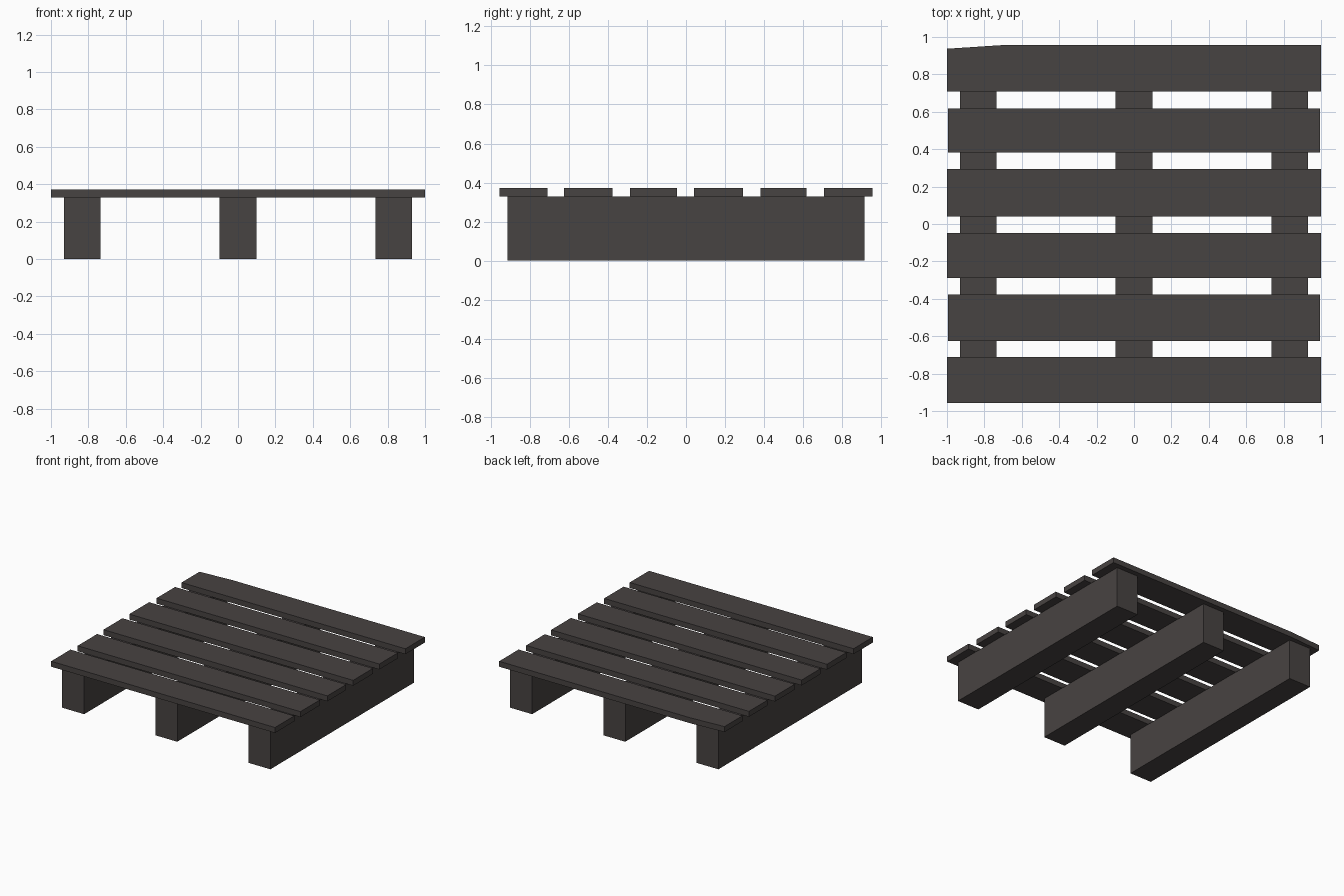
import bpy, bmesh

if "Cube" in bpy.data.objects:
    bpy.data.objects.remove(bpy.data.objects["Cube"])

wood = bpy.data.materials.new("dark grey wood")
wood.diffuse_color = (0.064, 0.056, 0.054, 1)
wood.use_nodes = True
wood.node_tree.nodes["Principled BSDF"].inputs["Base Color"].default_value = wood.diffuse_color

Z_DECK, Z_TOP = 0.328, 0.372


def prism(name, outline, z0, z1):
    """Extrude a flat outline straight up from z0 to z1."""
    bm = bmesh.new()
    face = bm.faces.new([bm.verts.new((x, y, z0)) for x, y in outline])
    ext = bmesh.ops.extrude_face_region(bm, geom=[face])
    for v in ext["geom"]:
        if isinstance(v, bmesh.types.BMVert):
            v.co.z = z1
    bmesh.ops.recalc_face_normals(bm, faces=bm.faces)
    me = bpy.data.meshes.new(name)
    bm.to_mesh(me)
    bm.free()
    me.materials.append(wood)
    ob = bpy.data.objects.new(name, me)
    bpy.context.collection.objects.link(ob)
    return ob


def rect(x0, x1, y0, y1):
    return [(x0, y0), (x1, y0), (x1, y1), (x0, y1)]


# Three bearers running front to back
for side, x in (("left", -0.832), ("middle", 0.0), ("right", 0.832)):
    prism(side + "_bearer", rect(x - 0.098, x + 0.098, -0.915, 0.915), 0, Z_DECK)

# Deck boards, front to back, with slightly uneven widths
boards = [(-0.956, -0.71, 1.0), (-0.625, -0.377, 0.995), (-0.288, -0.047, 1.0),
          (0.041, 0.293, 1.0), (0.382, 0.618, 0.995)]
for i, (y0, y1, hx) in enumerate(boards):
    prism(f"deck_board_{i + 1}", rect(-hx, hx, y0, y1), Z_DECK, Z_TOP)

# Rear board with a worn back left corner
prism("rear_deck_board",
      [(-1, 0.708), (1, 0.708), (1, 0.956), (-0.71, 0.956), (-1, 0.937)],
      Z_DECK, Z_TOP)
